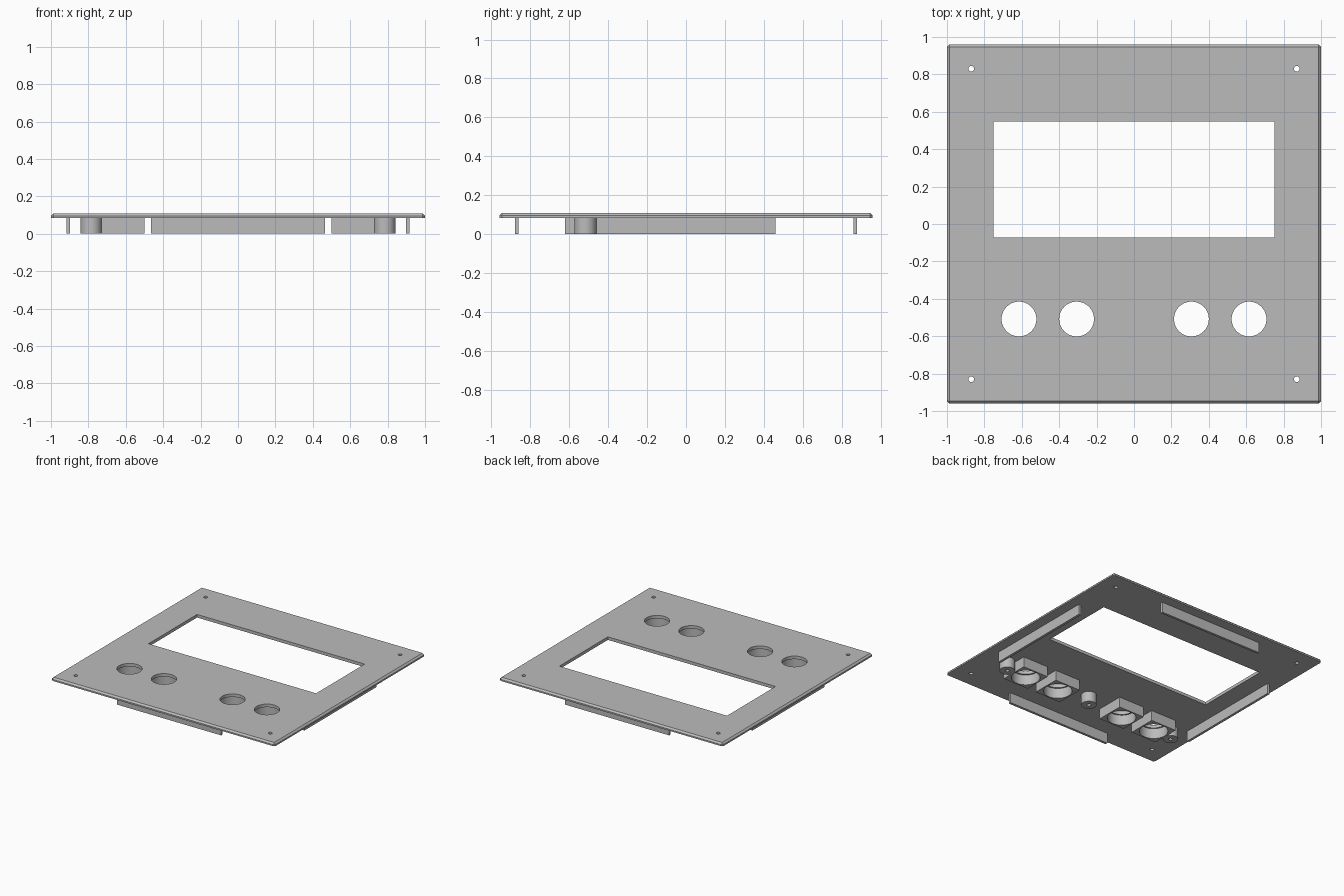
import bpy
import bmesh
from mathutils import Matrix, Vector

if "Cube" in bpy.data.objects:
    bpy.data.objects.remove(bpy.data.objects["Cube"])

UNDERSIDE, TOP = 0.083, 0.108
CONTROL_Y = -0.508

grey = bpy.data.materials.new("plain_grey")
grey.use_nodes = True
colour = (0.5, 0.5, 0.5, 1)
grey.diffuse_color = colour
grey.node_tree.nodes["Principled BSDF"].inputs["Base Color"].default_value = colour


def add_box(bm, x, y, z):
    """Box from (min, max) ranges on each axis."""
    size = Vector((x[1] - x[0], y[1] - y[0], z[1] - z[0]))
    centre = Vector((sum(x), sum(y), sum(z))) / 2
    bmesh.ops.create_cube(bm, size=1, matrix=Matrix.LocRotScale(centre, None, size))


def add_cylinder(bm, x, y, radius, z):
    bmesh.ops.create_cone(bm, cap_ends=True, segments=48, radius1=radius, radius2=radius,
                          depth=z[1] - z[0], matrix=Matrix.Translation((x, y, sum(z) / 2)))


def to_object(name, bm):
    mesh = bpy.data.meshes.new(name)
    bm.to_mesh(mesh)
    bm.free()
    obj = bpy.data.objects.new(name, mesh)
    bpy.context.collection.objects.link(obj)
    return obj


def finish(name, bm, cutter=None):
    """Make the object, cut it if a cutter is given, and shade it."""
    obj = to_object(name, bm)
    if cutter:
        tool = to_object(name + "_cutter", cutter)
        tool.hide_render = True
        mod = obj.modifiers.new("cut", 'BOOLEAN')
        mod.operation, mod.solver, mod.object = 'DIFFERENCE', 'EXACT', tool
        bpy.context.view_layer.update()
        graph = bpy.context.evaluated_depsgraph_get()
        mesh = bpy.data.meshes.new_from_object(obj.evaluated_get(graph))
        obj.modifiers.clear()
        obj.data = mesh
        bpy.data.objects.remove(tool)
    obj.data.materials.clear()
    obj.data.materials.append(grey)
    bpy.ops.object.select_all(action='DESELECT')
    obj.select_set(True)
    bpy.context.view_layer.objects.active = obj
    bpy.ops.object.shade_smooth_by_angle(angle=0.5)


# Face plate with chamfered top and corner edges
plate = bmesh.new()
add_box(plate, (-1, 1), (-0.96, 0.96), (UNDERSIDE, TOP))
edges = [e for e in plate.edges if any(v.co.z > 0.1 for v in e.verts)]
bmesh.ops.bevel(plate, geom=edges, offset=0.013, segments=1, affect='EDGES')

# Window, control holes and screw holes
holes = bmesh.new()
through = (0, 0.2)
add_box(holes, (-0.75, 0.75), (-0.073, 0.547), through)
for x in (-0.615, -0.307, 0.307, 0.615):
    add_cylinder(holes, x, CONTROL_Y, 0.093, through)
for x in (-0.87, 0.87):
    for y in (-0.83, 0.83):
        add_cylinder(holes, x, y, 0.015, through)
finish("face_plate", plate, holes)

# Locating ribs under each edge
for name, x, y in (("front_rib", (-0.465, 0.465), (-0.88, -0.86)),
                   ("back_rib", (-0.465, 0.465), (0.86, 0.88)),
                   ("left_rib", (0.897, 0.917), (-0.46, 0.46)),
                   ("right_rib", (-0.917, -0.897), (-0.46, 0.46))):
    rib = bmesh.new()
    add_box(rib, x, y, (0, UNDERSIDE))
    finish(name, rib)

# Square control housings, bored slightly wider than the plate holes
for i, x in enumerate((-0.615, -0.307, 0.307, 0.615)):
    housing, bore = bmesh.new(), bmesh.new()
    half = 0.115
    add_box(housing, (x - half, x + half), (CONTROL_Y - half, CONTROL_Y + half), (0, UNDERSIDE))
    add_cylinder(bore, x, CONTROL_Y, 0.105, (-0.1, 0.2))
    finish(f"control_housing_{i + 1}", housing, bore)

# Mounting posts with blind screw holes
for name, x in (("right_post", -0.785), ("middle_post", 0), ("left_post", 0.785)):
    post, pilot = bmesh.new(), bmesh.new()
    add_cylinder(post, x, -0.517, 0.057, (0, UNDERSIDE))
    add_cylinder(pilot, x, -0.517, 0.015, (-0.05, 0.07))
    finish(name, post, pilot)
